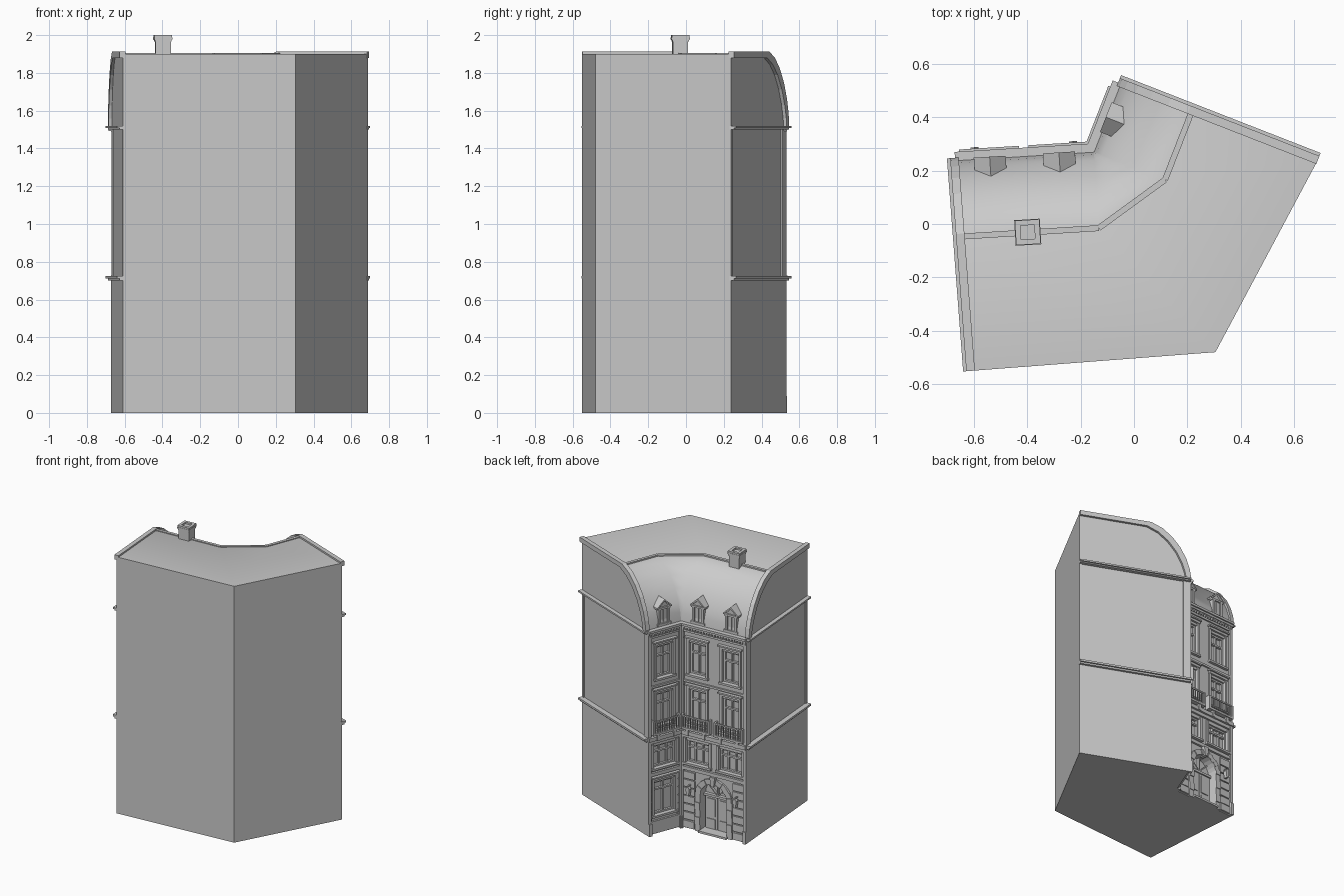
import bpy, bmesh, math
from mathutils import Matrix, Vector

if "Cube" in bpy.data.objects:
    bpy.data.objects.remove(bpy.data.objects["Cube"])

# footprint corners, clockwise from the front left
FL, LO, IN, RO, RB, FM = [Vector(p) for p in
    ((-.61, -.55), (-.67, .238), (-.15, .27), (-.05, .526), (.688, .238), (.305, -.48))]
EAVE, TOP = 1.515, 1.9
PROFILE = [(0, EAVE), (.01, 1.58), (.032, 1.65), (.075, 1.735), (.135, 1.81), (.205, 1.866), (.285, TOP)]
parts = {}


def frame(p, q):
    """Wall frame: u along the wall, n outward, z up."""
    u = (q - p).normalized()
    return Matrix(((u.x, -u.y, 0, p.x), (u.y, u.x, 0, p.y), (0, 0, 1, 0), (0, 0, 0, 1))), (q - p).length


def prism(part, M, pts, n0, n1):
    """Outline in (u, z) extruded from n0 to n1."""
    bm = parts.setdefault(part, bmesh.new())
    a = [bm.verts.new(M @ Vector((u, n0, z))) for u, z in pts]
    b = [bm.verts.new(M @ Vector((u, n1, z))) for u, z in pts]
    bm.faces.new(a)
    bm.faces.new(b[::-1])
    for i in range(len(pts)):
        j = (i + 1) % len(pts)
        bm.faces.new((a[i], b[i], b[j], a[j]))


def box(part, M, u0, u1, n0, n1, z0, z1):
    prism(part, M, [(u0, z0), (u1, z0), (u1, z1), (u0, z1)], n0, n1)


def finish(name, bm, smooth=False):
    bmesh.ops.recalc_face_normals(bm, faces=bm.faces)
    me = bpy.data.meshes.new(name)
    bm.to_mesh(me)
    bm.free()
    ob = bpy.data.objects.new(name, me)
    bpy.context.collection.objects.link(ob)
    if smooth:
        bpy.context.view_layer.objects.active = ob
        ob.select_set(True)
        bpy.ops.object.shade_smooth_by_angle(angle=math.radians(30))
        ob.select_set(False)
    return ob


def window(M, c, w, z0, z1, cols=2, bar=.68, lintel=True):
    h = w / 2
    box("cutter", M, c - h, c + h, -.03, .05, z0, z1)
    f = "window_frames"
    for s in (-1, 1):
        box(f, M, c + s * (h - .007) - .007, c + s * (h - .007) + .007, -.03, -.012, z0, z1)
        box("window_surrounds", M, c + s * (h + .009) - .009, c + s * (h + .009) + .009, -.005, .01, z0, z1 + .018)
    for i in range(1, cols):
        u = c - h + w * i / cols
        box(f, M, u - .005, u + .005, -.03, -.014, z0, z1)
    zb = z0 + (z1 - z0) * bar
    for z in (z0 + .006, zb, z1 - .006):
        box(f, M, c - h, c + h, -.03, -.013, z - .006, z + .006)
    box("window_sills", M, c - h - .022, c + h + .022, -.005, .02, z0 - .015, z0)
    if lintel:
        box("window_lintels", M, c - h - .02, c + h + .02, -.005, .014, z1 + .018, z1 + .035)
        box("window_lintels", M, c - h - .028, c + h + .028, -.005, .024, z1 + .035, z1 + .046)


def balcony(M, c, w):
    h = w / 2
    box("balconies", M, c - h, c + h, -.005, .04, .745, .76)
    box("balconies", M, c - h, c + h, .03, .04, .84, .85)
    for s in (-1, 1):
        box("balconies", M, c + s * (h - .006) - .006, c + s * (h - .006) + .006, -.005, .04, .76, .85)
        box("brackets", M, c + s * .065 - .01, c + s * .065 + .01, -.005, .034, .7, .745)
    for i in range(1, 12):
        u = c - h + w * i / 12
        box("balconies", M, u - .003, u + .003, .032, .038, .76, .84)


def dormer(M, c):
    w = .045
    box("dormers", M, c - w, c + w, -.13, -.008, 1.53, 1.66)
    prism("dormers", M, [(c - w, 1.66), (c + w, 1.66), (c, 1.705)], -.13, -.008)
    for s in (-1, 1):
        prism("dormer_roofs", M, [(c, 1.705), (c, 1.72), (c + s * .06, 1.665), (c + s * .06, 1.652)], -.14, .006)
        box("dormer_frames", M, c + s * .036 - .009, c + s * .036 + .009, -.02, .003, 1.53, 1.66)
    box("dormer_frames", M, c - .004, c + .004, -.02, -.003, 1.54, 1.65)
    box("dormer_frames", M, c - .055, c + .055, -.02, .006, 1.53, 1.545)
    box("dormer_frames", M, c - .05, c + .05, -.02, .004, 1.648, 1.662)


A, LA = frame(LO, IN)
B, LB = frame(IN, RO)
G1, L1 = frame(FL, LO)
G2, L2 = frame(RO, RB)

# facade bays: windows, balconies, dormers
for M, c in ((A, .13), (A, LA - .131), (B, LB / 2)):
    window(M, c, .18, .49, .65, 3, .7, False)
    window(M, c, .13, .80, 1.03)
    window(M, c, .13, 1.15, 1.38)
    balcony(M, c, .225)
    dormer(M, c)
window(B, LB / 2, .17, .14, .38, 2, .75)

# cornices, pilasters and trim on both facades
for M, L in ((A, LA), (B, LB)):
    for z0, z1, n in ((.435, .46, .016), (.675, .70, .014), (.70, .728, .028),
                      (1.085, 1.1, .012), (1.455, 1.47, .01), (1.49, 1.505, .022), (1.505, 1.522, .032)):
        box("facade_cornices", M, 0, L, -.005, n, z0, z1)
    for u0, u1 in ((0, .024), (L - .024, L)):
        box("pilasters", M, u0, u1, -.005, .014, .728, 1.49)
        box("pilasters", M, u0, u1, -.005, .018, 0, .70)
        box("pilasters", M, u0, u1 , -.005, .026, 0, .09)
    for i in range(int(L / .022)):
        box("dentils", M, .008 + i * .022, .02 + i * .022, -.005, .018, 1.472, 1.49)

# stone courses on the ground floor
door = LA / 2
for i in range(7):
    z = .008 + i * .06
    n = .014 if i == 0 else .008
    for M, u0, u1 in ((A, .024, door - .15), (A, door + .15, LA - .024), (B, .024, .034), (B, LB - .034, LB - .024)):
        box("stone_courses", M, u0, u1, -.004, n, z, z + .052)
box("stone_courses", B, .024, LB - .024, -.004, .014, .008, .1)

# arched entrance with its ring of stones
R0, R1, SP, N = .105, .145, .27, 12
arc = [(math.cos(math.pi * i / N), math.sin(math.pi * i / N)) for i in range(N + 1)]
prism("cutter", A, [(door - R0, -.05), (door + R0, -.05)] + [(door + R0 * x, SP + R0 * y) for x, y in arc], -.06, .05)
for i in range(N):
    q = [(R0, arc[i]), (R1, arc[i]), (R1, arc[i + 1]), (R0, arc[i + 1])]
    prism("entrance_arch", A, [(door + r * p[0], SP + r * p[1]) for r, p in q], -.05, .012 + .006 * (i % 2))
prism("entrance_arch", A, [(door - .012, .365), (door + .012, .365), (door + .02, .435), (door - .02, .435)], -.02, .03)
for s in (-1, 1):
    m = door + s * .125
    for i in range(5):
        box("entrance_arch", A, m - .02, m + .02, -.05, .012 + .006 * (i % 2), i * .054, (i + 1) * .054)
    m = door + s * .05
    box("door_leaves", A, m - .047, m + .047, -.06, -.045, 0, .255)
    for z0, z1 in ((.02, .09), (.11, .24)):
        box("door_leaves", A, m - .032, m + .032, -.05, -.039, z0, z1)
    # wall lamp
    m = door + s * .185
    box("wall_lamps", A, m - .005, m + .005, 0, .035, .325, .333)
    prism("wall_lamps", A, [(m - .008, .26), (m + .008, .26), (m + .015, .31), (m, .33), (m - .015, .31)], .018, .045)
box("door_transom", A, door - R0, door + R0, -.06, -.035, .255, .272)
for k in (3, 6, 9):
    x, y = arc[k]
    prism("door_transom", A, [(door - .004 * y, SP + .004 * x), (door + .004 * y, SP - .004 * x),
          (door + R0 * x + .004 * y, SP + R0 * y - .004 * x), (door + R0 * x - .004 * y, SP + R0 * y + .004 * x)], -.06, -.042)
box("door_step", A, door - .11, door + .11, -.06, .03, 0, .015)

# side gables: recessed panel, ledges and roof parapet
for M, L, flip in ((G1, L1, True), (G2, L2, False)):
    U = (lambda d, L=L: L - d) if flip else (lambda d: d)
    box("cutter", M, *sorted((U(.04), U(L - .02))), -.008, .05, .725, 1.5)
    for z0, z1, n in ((.70, .712, .018), (.712, .726, .03), (1.5, 1.508, .018), (1.508, 1.52, .03)):
        box("gable_ledges", M, *sorted((U(-.01), U(L))), -.01, n, z0, z1)
    line = PROFILE + [(L, TOP)]
    for (d0, z0), (d1, z1) in zip(line, line[1:]):
        q = [(d0 - .01, z0 + .012), (min(d1 - .01, L) if d1 < L else L, z1 + .012),
             (min(d1 + .022, L), z1 - .022), (d0 + .022, z0 - .022)]
        prism("gable_parapets", M, [(U(d), z) for d, z in q], -.014, .018)

# main walls
bm = bmesh.new()
base = bm.faces.new([bm.verts.new((*p, 0)) for p in (FL, LO, IN, RO, RB, FM)])
ext = bmesh.ops.extrude_face_region(bm, geom=[base])
bmesh.ops.translate(bm, vec=(0, 0, EAVE), verts=[v for v in ext["geom"] if isinstance(v, bmesh.types.BMVert)])
walls = finish("walls", bm)
cutter = finish("wall_cutter", parts.pop("cutter"))
cutter.hide_render = True
mod = walls.modifiers.new("openings", 'BOOLEAN')
mod.operation, mod.solver, mod.object = 'DIFFERENCE', 'EXACT', cutter
bpy.context.view_layer.objects.active = walls
bpy.ops.object.modifier_apply(modifier="openings")
bpy.data.objects.remove(cutter)

# curved mansard roof with a flat top
bm = bmesh.new()
nA, nB = A.col[1].xy, B.col[1].xy
stations = [(LO, nA), (IN, nA), (IN, nB), (RO, nB)]
grid = [[bm.verts.new((*(p - n * d), z)) for d, z in PROFILE] for p, n in stations]
for a, b in zip(grid, grid[1:]):
    for i in range(len(PROFILE) - 1):
        bm.faces.new((a[i], b[i], b[i + 1], a[i + 1]))
low, high = [[bm.verts.new((*p, z)) for p in (FL, FM, RB)] for z in (EAVE, TOP)]
for i in (0, 1):
    bm.faces.new((low[i], low[i + 1], high[i + 1], high[i]))
bm.faces.new(grid[0] + [high[0], low[0]])
bm.faces.new(grid[3] + [high[2], low[2]])
r = [g[-1] for g in grid]
bm.faces.new((r[0], r[1], high[1], high[0]))
bm.faces.new((r[1], r[2], high[1]))
bm.faces.new((r[2], r[3], high[2], high[1]))
bmesh.ops.remove_doubles(bm, verts=bm.verts, dist=1e-5)
ridge = [p - n * PROFILE[-1][0] for p, n in stations]
finish("mansard_roof", bm, True)

# trim along the top of the curve
for p, q in zip(ridge, ridge[1:]):
    M, L = frame(p, q)
    box("ridge_trim", M, 0, L, -.012, .01, TOP - .012, TOP + .006)

# chimney
M, L = frame(ridge[0], ridge[1])
c = .255
for w, z0, z1 in ((.04, 1.86, 1.965), (.044, 1.965, 1.975), (.048, 1.978, 1.988)):
    box("chimney", M, c - w, c + w, -w, w, z0, z1)
for s in (-1, 1):
    box("chimney", M, c + s * .036 - .01, c + s * .036 + .01, -.046, .046, 1.975, 2.0)
    box("chimney", M, c - .046, c + .046, s * .036 - .01, s * .036 + .01, 1.975, 2.0)

for name, b in parts.items():
    finish(name, b)
